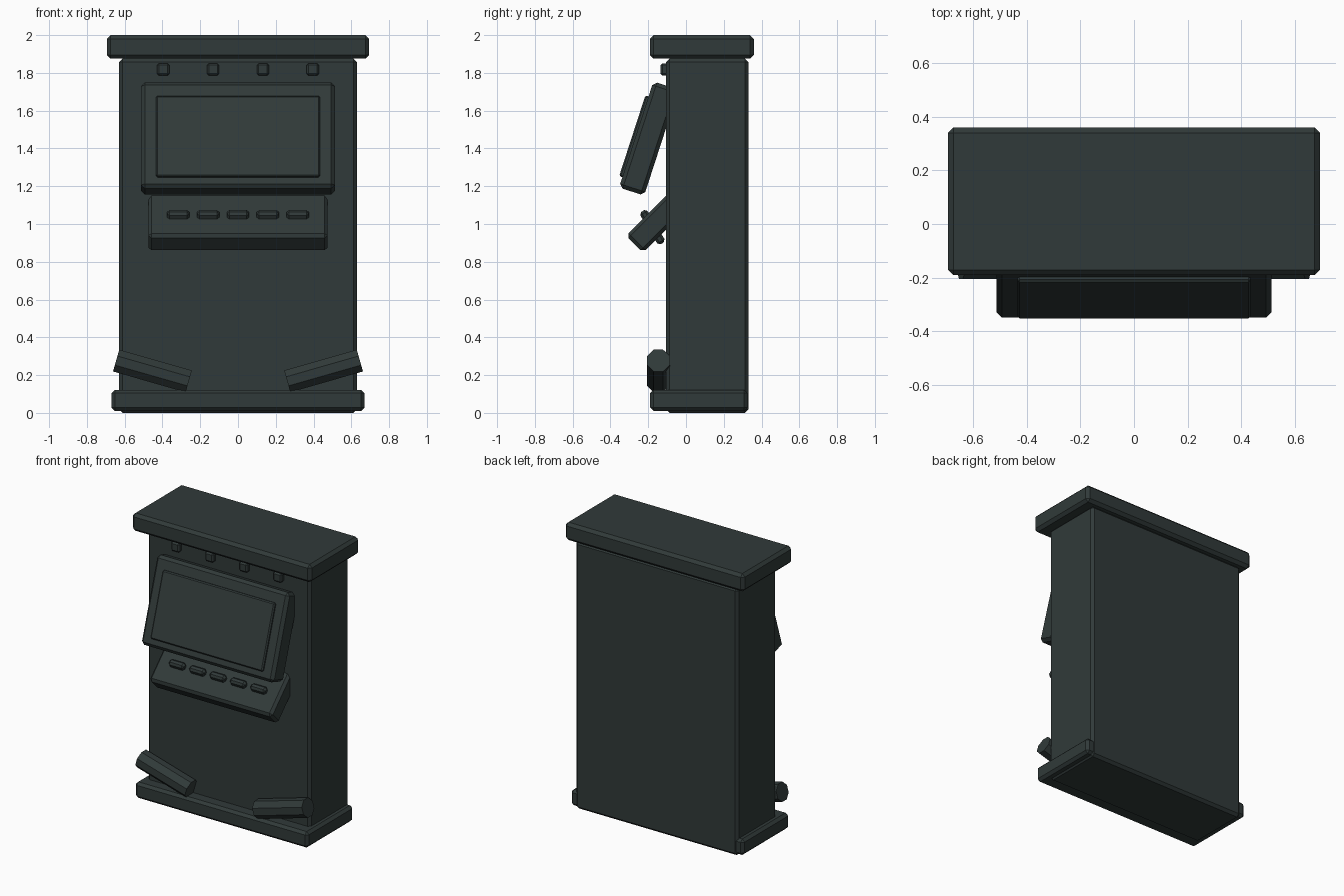
import bpy, bmesh, math
from mathutils import Matrix

if "Cube" in bpy.data.objects:
    bpy.data.objects.remove(bpy.data.objects["Cube"])

mat = bpy.data.materials.new("dark slate")
mat.diffuse_color = (0.030, 0.042, 0.041, 1)
mat.use_nodes = True
mat.node_tree.nodes["Principled BSDF"].inputs["Base Color"].default_value = mat.diffuse_color


def finish(name, bm, matrix):
    bm.transform(matrix)
    bmesh.ops.recalc_face_normals(bm, faces=bm.faces[:])
    me = bpy.data.meshes.new(name)
    bm.to_mesh(me)
    bm.free()
    me.materials.append(mat)
    ob = bpy.data.objects.new(name, me)
    bpy.context.collection.objects.link(ob)
    return ob


def box(name, center, size, bevel, tilt=0):
    """Chamfered box, tilted about x in degrees."""
    bm = bmesh.new()
    bmesh.ops.create_cube(bm, size=1)
    bmesh.ops.scale(bm, vec=size, verts=bm.verts[:])
    bmesh.ops.bevel(bm, geom=bm.edges[:], offset=bevel, segments=1,
                    affect='EDGES', profile=0.5)
    m = Matrix.Translation(center) @ Matrix.Rotation(math.radians(tilt), 4, 'X')
    return finish(name, bm, m)


# Cabinet
box("cabinet_body", (0, 0.1125, 0.9375), (1.26, 0.435, 1.875), 0.018)
box("base_plinth", (0, 0.068, 0.066), (1.34, 0.516, 0.112), 0.018)
box("top_cap", (0, 0.084, 1.9375), (1.388, 0.55, 0.125), 0.02)

# Tilted screen housing with a raised display
tilt = math.radians(18)
sy, sz = -0.197, 1.4525
box("screen_housing", (0, sy, sz), (1.026, 0.14, 0.59), 0.02, -18)
d = 0.07
box("screen_display", (0, sy - d * math.cos(tilt), sz + d * math.sin(tilt) - 0.014),
    (0.87, 0.044, 0.45), 0.008, -18)

# Sloping button shelf
box("button_shelf", (0, -0.149, 1.017), (0.95, 0.127, 0.35), 0.018, -45)
for i in range(5):
    box(f"button_{i + 1}", ((i - 2) * 0.158, -0.178, 0.983),
        (0.118, 0.2, 0.045), 0.013, -59)

# Small lamps under the cap
for i in range(4):
    box(f"lamp_{i + 1}", ((i - 1.5) * 0.264, -0.11, 1.818),
        (0.065, 0.05, 0.065), 0.01)

# Slanted octagonal foot bars
for side, name in ((-1, "left_foot_bar"), (1, "right_foot_bar")):
    bm = bmesh.new()
    r = 0.06 / math.cos(math.pi / 8)
    bmesh.ops.create_cone(bm, cap_ends=True, segments=8, radius1=r, radius2=r, depth=0.4)
    m = (Matrix.Translation((side * 0.453, -0.146, 0.222))
         @ Matrix.Rotation(math.radians(90 - side * 16), 4, 'Y')
         @ Matrix.Rotation(math.pi / 8, 4, 'Z'))
    # keep flats facing forward and up whatever the starting vertex
    if any(abs(v.co.x) < 1e-5 for v in bm.verts):
        finish(name, bm, m)
    else:
        finish(name, bm, m @ Matrix.Rotation(math.pi / 8, 4, 'Z'))
